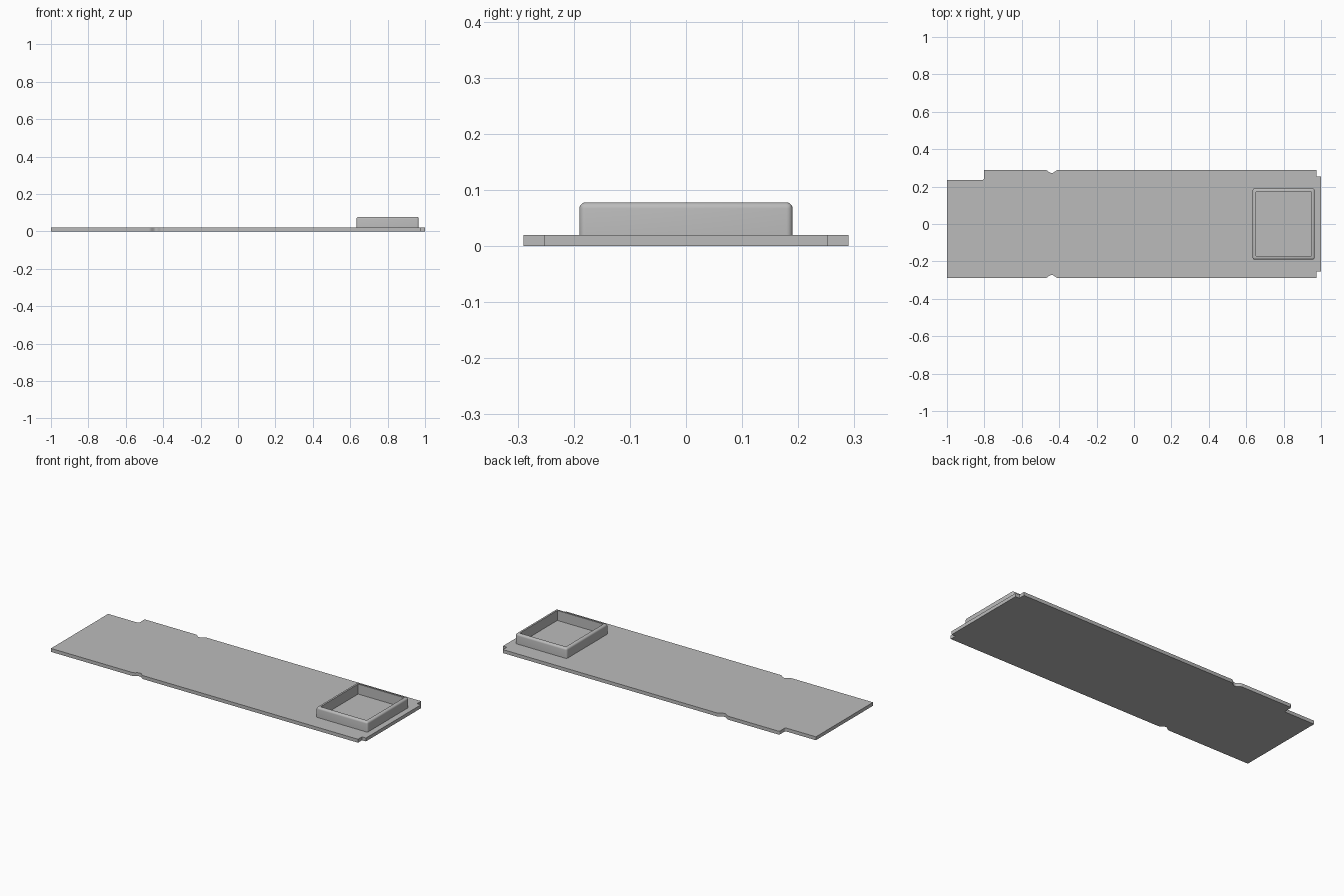
import bpy, bmesh, math

cube = bpy.data.objects.get("Cube")
if cube:
    bpy.data.objects.remove(cube, do_unlink=True)

grey = bpy.data.materials.new("plain grey")
grey.use_nodes = True
GREY = (0.5, 0.5, 0.5, 1)
grey.diffuse_color = GREY
grey.node_tree.nodes["Principled BSDF"].inputs["Base Color"].default_value = GREY


def finish(name, bm):
    bmesh.ops.recalc_face_normals(bm, faces=bm.faces)
    mesh = bpy.data.meshes.new(name)
    bm.to_mesh(mesh)
    bm.free()
    obj = bpy.data.objects.new(name, mesh)
    bpy.context.collection.objects.link(obj)
    mesh.materials.append(grey)
    bpy.ops.object.select_all(action='DESELECT')
    obj.select_set(True)
    bpy.context.view_layer.objects.active = obj
    bpy.ops.object.shade_smooth_by_angle(angle=math.radians(30))
    return obj


def side_notch(side, steps=12, half=0.036, depth=0.018):
    """Shallow scoop in a long edge, listed from low x to high x."""
    pts = []
    for i in range(steps + 1):
        t = 2 * i / steps - 1
        dip = depth * (0.5 + 0.5 * math.cos(math.pi * t))
        pts.append((-0.44 + half * t, side * (0.29 - dip)))
    return pts


def corner(cx, cy, r, start, end, steps=5):
    """Rounded corner of the outline."""
    return [(cx + r * math.cos(math.radians(start + (end - start) * i / steps)),
             cy + r * math.sin(math.radians(start + (end - start) * i / steps)))
            for i in range(steps + 1)]


# Flat base plate: stepped ends, a cut corner and two scoops
outline = [(-1, -0.29)] + side_notch(-1)
outline += [(0.975, -0.29), (0.975, -0.253), (1, -0.253)]
outline += [(1, 0.253), (0.975, 0.253), (0.975, 0.29)]
outline += side_notch(1)[::-1]
outline += corner(-0.795, 0.282, 0.008, 90, 180)
outline += corner(-0.811, 0.243, 0.008, 0, -90) + [(-1, 0.235)]
bm = bmesh.new()
face = bm.faces.new([bm.verts.new((x, y, 0)) for x, y in outline])
ext = bmesh.ops.extrude_face_region(bm, geom=[face])
top = [v for v in ext["geom"] if isinstance(v, bmesh.types.BMVert)]
bmesh.ops.translate(bm, verts=top, vec=(0, 0, 0.02))
finish("base_plate", bm)

# Open rectangular frame with rounded outer edges
X, HX, HY, WALL, Z0, Z1 = 0.8, 0.166, 0.19, 0.018, 0.02, 0.078
bm = bmesh.new()


def ring(inset, z):
    return [bm.verts.new((X + sx * (HX - inset), sy * (HY - inset), z))
            for sx, sy in ((-1, -1), (1, -1), (1, 1), (-1, 1))]


rings = [ring(0, Z0), ring(0, Z1), ring(WALL, Z1), ring(WALL, Z0)]
for a, b in zip(rings, rings[1:] + rings[:1]):
    for i in range(4):
        j = (i + 1) % 4
        bm.faces.new((a[i], a[j], b[j], b[i]))
outer = set(rings[0] + rings[1])
rounded = [e for e in bm.edges if set(e.verts) <= outer
           and max(v.co.z for v in e.verts) > Z0]
bmesh.ops.bevel(bm, geom=rounded, offset=0.011, segments=5, profile=0.5,
                affect='EDGES')
finish("raised_frame", bm)
